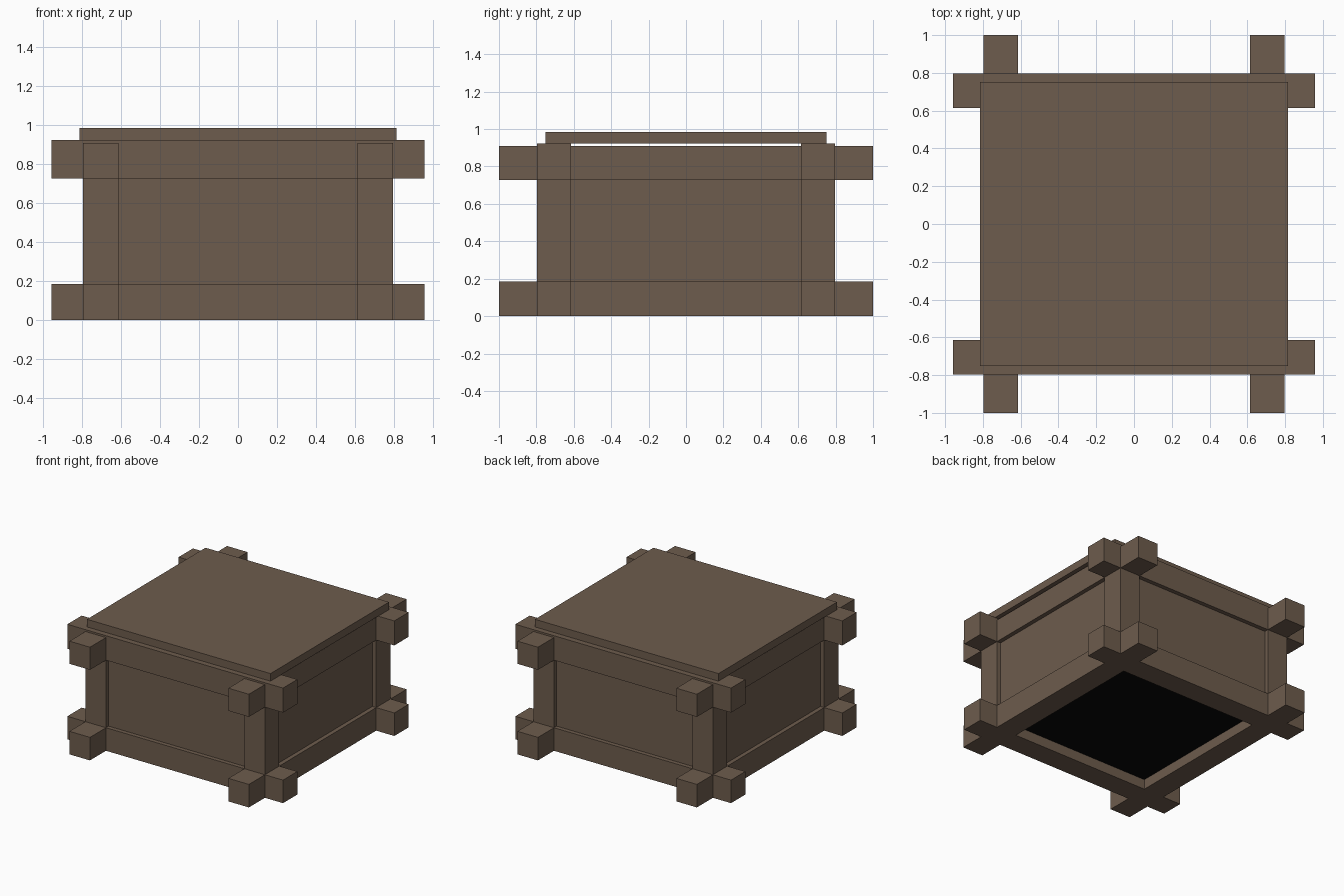
import bpy

if "Cube" in bpy.data.objects:
    bpy.data.objects.remove(bpy.data.objects["Cube"])


def material(name, rgb):
    m = bpy.data.materials.new(name)
    m.diffuse_color = (*rgb, 1)
    m.use_nodes = True
    m.node_tree.nodes["Principled BSDF"].inputs["Base Color"].default_value = m.diffuse_color
    return m


wood = material("brown wood", (0.155, 0.107, 0.074))
dark = material("black base", (0.002, 0.002, 0.002))


def box(name, x, y, z, mat=wood):
    """Box from (min, max) ranges on each axis."""
    bpy.ops.mesh.primitive_cube_add(size=1)
    ob = bpy.context.object
    ob.name = name
    for v in ob.data.vertices:
        v.co = [r[0] if c < 0 else r[1] for c, r in zip(v.co, (x, y, z))]
    ob.data.materials.append(mat)
    return ob


def span(s, a, b):
    """Range a..b on the positive or negative side."""
    return (a, b) if s > 0 else (-b, -a)


IN, OUT = 0.615, 0.797          # beam and post footprint
PANEL = 0.763                   # recessed panel face

for s in (-1, 1):
    side = "back" if s > 0 else "front"
    hand = "right" if s > 0 else "left"
    # crossing beams, bottom and top
    for level, z0, zx, zy in (("lower", 0, 0.185, 0.185), ("upper", 0.727, 0.924, 0.909)):
        box(f"{side}_{level}_beam", (-0.958, 0.958), span(s, IN, OUT), (z0, zx))
        box(f"{hand}_{level}_beam", span(s, IN, OUT), (-1, 1), (z0, zy))
    # recessed wall panels
    box(f"{side}_panel", (-IN, IN), span(s, PANEL - 0.08, PANEL), (0.185, 0.727))
    box(f"{hand}_panel", span(s, PANEL - 0.08, PANEL), (-IN, IN), (0.185, 0.727))
    # corner posts
    for t in (-1, 1):
        box(f"{side}_{'right' if t > 0 else 'left'}_post",
            span(t, IN, OUT), span(s, IN, OUT), (0.185, 0.727))

# lid and dark floor
box("lid", (-0.815, 0.815), (-0.752, 0.752), (0.924, 0.985))
box("floor", (-IN, IN), (-IN, IN), (0.08, 0.12), dark)
